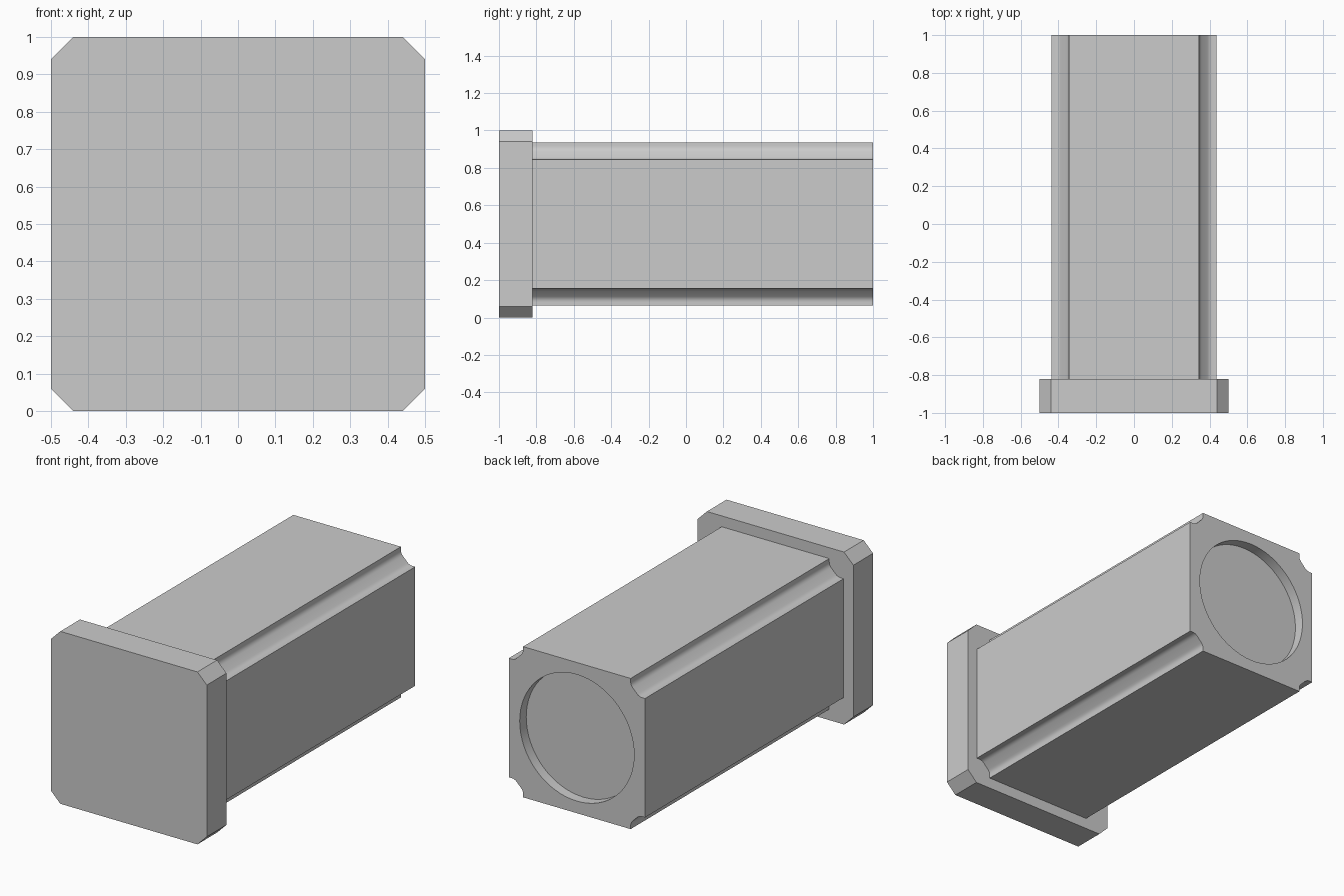
import bpy
import bmesh
from math import cos, sin, pi, radians
from mathutils import Vector

cube = bpy.data.objects.get("Cube")
if cube:
    bpy.data.objects.remove(cube, do_unlink=True)

grey = bpy.data.materials.new("plain grey")
grey.use_nodes = True
grey.diffuse_color = (0.6, 0.6, 0.6, 1)
grey.node_tree.nodes["Principled BSDF"].inputs["Base Color"].default_value = (0.6, 0.6, 0.6, 1)

MID = 0.5  # height of the long axis


def ring(bm, points, y):
    """Closed loop of vertices and edges at depth y."""
    verts = [bm.verts.new((x, y, z + MID)) for x, z in points]
    edges = [bm.edges.new((a, b)) for a, b in zip(verts, verts[1:] + verts[:1])]
    return verts, edges


def wall(bm, a, b):
    """Quads joining two matching loops."""
    for i in range(len(a)):
        j = (i + 1) % len(a)
        bm.faces.new((a[i], a[j], b[j], b[i]))


def finish(bm, name):
    bmesh.ops.recalc_face_normals(bm, faces=bm.faces[:])
    mesh = bpy.data.meshes.new(name)
    bm.to_mesh(mesh)
    bm.free()
    obj = bpy.data.objects.new(name, mesh)
    bpy.context.collection.objects.link(obj)
    mesh.materials.append(grey)
    bpy.ops.object.select_all(action="DESELECT")
    obj.select_set(True)
    bpy.context.view_layer.objects.active = obj
    bpy.ops.object.shade_smooth_by_angle(angle=radians(30))
    return obj


def four_corners(corner):
    """Repeat one corner's points around the axis by quarter turns."""
    points = []
    for _ in range(4):
        points += corner
        corner = [(-z, x) for x, z in corner]
    return points


def fillet(before, at, after, size, steps=4):
    """Round a profile point with a short curve."""
    p, c, n = Vector(before), Vector(at), Vector(after)
    a = c + (p - c).normalized() * size
    b = c + (n - c).normalized() * size
    curve = []
    for i in range(steps + 1):
        t = i / steps
        q = a * (1 - t) ** 2 + c * 2 * t * (1 - t) + b * t ** 2
        curve.append((q.x, q.y))
    return curve


# Front flange: square plate with chamfered corners
bm = bmesh.new()
outline = four_corners([(0.5, 0.44), (0.44, 0.5)])
front, _ = ring(bm, outline, -1)
back, _ = ring(bm, outline, -0.82)
wall(bm, front, back)
bm.faces.new(front)
bm.faces.new(back)
finish(bm, "front_flange")

# Body: square bar with stepped, softly filleted corner grooves
side, ledge, slope, top = (0.437, 0.345), (0.40, 0.345), (0.345, 0.40), (0.345, 0.437)
groove = [side] + fillet(side, ledge, slope, 0.018) + fillet(ledge, slope, top, 0.018) + [top]
outline = four_corners(groove)
bm = bmesh.new()
near, _ = ring(bm, outline, -0.82)
far, far_edges = ring(bm, outline, 1)
wall(bm, near, far)
bm.faces.new(near)

# Round shallow recess in the back end
circle = [(0.367 * cos(2 * pi * i / 64), 0.367 * sin(2 * pi * i / 64)) for i in range(64)]
rim, rim_edges = ring(bm, circle, 1)
floor, _ = ring(bm, circle, 0.94)
bmesh.ops.triangle_fill(bm, edges=far_edges + rim_edges, use_beauty=True, normal=(0, 1, 0))
wall(bm, rim, floor)
bm.faces.new(floor)
finish(bm, "body")
